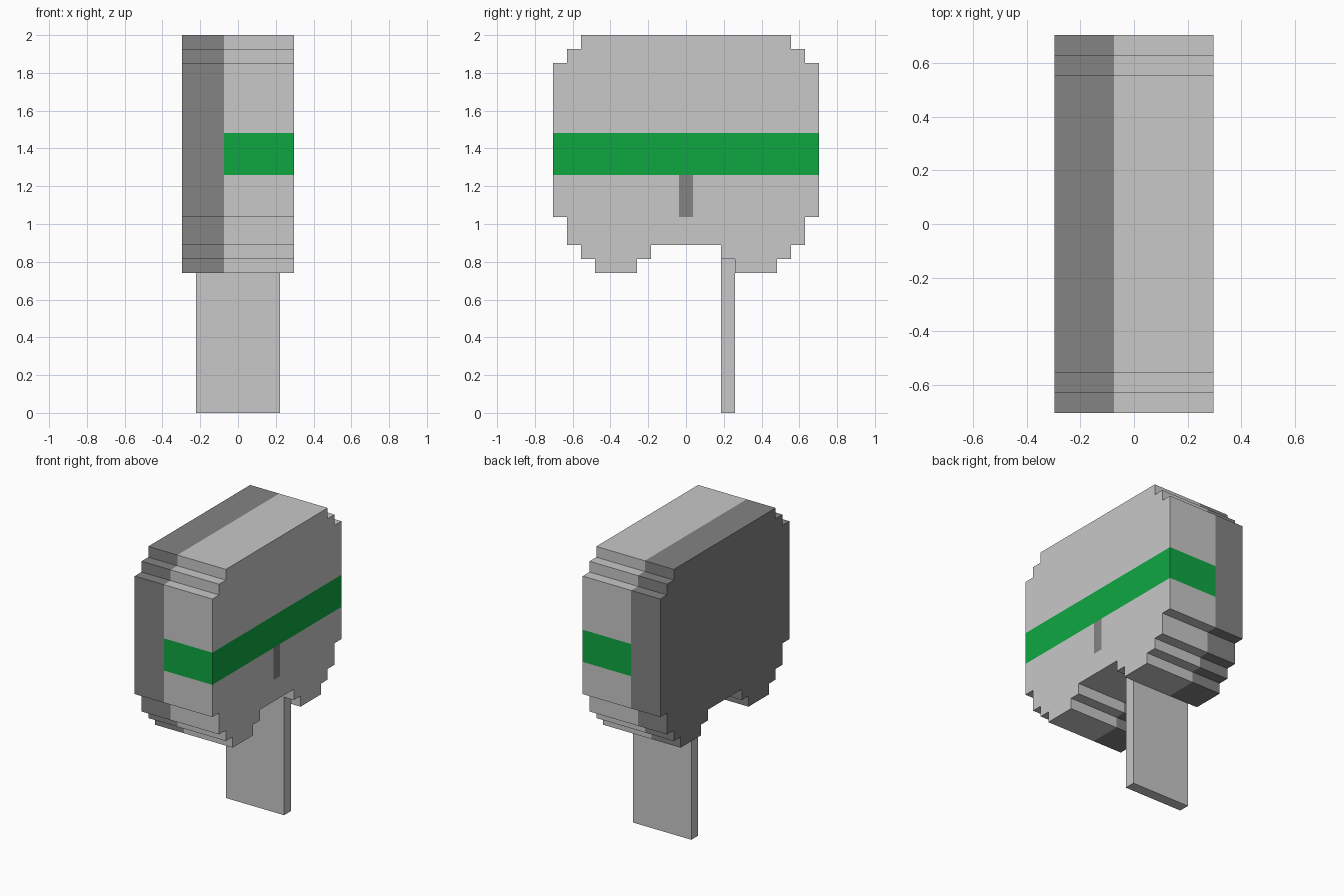
import bpy, bmesh
from mathutils import Vector

if "Cube" in bpy.data.objects:
    bpy.data.objects.remove(bpy.data.objects["Cube"])

V = 2 / 27  # size of one voxel


def material(name, color):
    m = bpy.data.materials.new(name)
    m.diffuse_color = (*color, 1)
    m.use_nodes = True
    m.node_tree.nodes["Principled BSDF"].inputs["Base Color"].default_value = m.diffuse_color
    return m


LIGHT = material("light_grey", (0.578, 0.578, 0.578))
DARK = material("dark_grey", (0.227, 0.227, 0.227))
GREEN = material("green", (0.0044, 0.386, 0.053))


def extrude_x(name, outline, x0, x1, mats, cuts=(), rule=None):
    """Extrude a (y, z) outline along x; all sizes are in voxels."""
    bm = bmesh.new()
    face = bm.faces.new([bm.verts.new((x0, y, z)) for y, z in outline])
    geom = bmesh.ops.extrude_face_region(bm, geom=[face], use_keep_orig=True)["geom"]
    moved = [g for g in geom if isinstance(g, bmesh.types.BMVert)]
    bmesh.ops.translate(bm, verts=moved, vec=(x1 - x0, 0, 0))
    bmesh.ops.recalc_face_normals(bm, faces=bm.faces[:])
    for axis, pos in cuts:
        n = Vector((0, 0, 0))
        n[axis] = 1
        bmesh.ops.bisect_plane(bm, geom=bm.verts[:] + bm.edges[:] + bm.faces[:],
                               plane_co=n * pos, plane_no=n, dist=1e-4)
    bm.normal_update()
    if rule:
        for f in bm.faces:
            f.material_index = rule(f.calc_center_bounds(), f.normal)
    bmesh.ops.scale(bm, vec=(V, V, V), verts=bm.verts[:])
    me = bpy.data.meshes.new(name)
    bm.to_mesh(me)
    bm.free()
    for m in mats:
        me.materials.append(m)
    ob = bpy.data.objects.new(name, me)
    bpy.context.collection.objects.link(ob)
    return ob


# Stepped head outline: one half, mirrored across y
half = [(2.5, 12), (2.5, 11), (3.5, 11), (3.5, 10), (6.5, 10), (6.5, 11),
        (7.5, 11), (7.5, 12), (8.5, 12), (8.5, 14), (9.5, 14), (9.5, 25),
        (8.5, 25), (8.5, 26), (7.5, 26), (7.5, 27)]
outline = half + [(-y, z) for y, z in reversed(half)]


def head_color(c, n):
    if c.x < -1:
        return 1                                    # dark back layer
    if 17 < c.z < 20:
        return 2                                    # green band
    if n.x > 0.5 and abs(c.y) < 0.5 and 14 < c.z < 17:
        return 1                                    # small dark mark
    return 0


extrude_x("head", outline, -4, 4, (LIGHT, DARK, GREEN),
          cuts=((0, -1), (2, 14), (2, 17), (2, 20), (1, -0.5), (1, 0.5)),
          rule=head_color)

# Flat post below the head
extrude_x("post", [(2.5, 0), (3.5, 0), (3.5, 11), (2.5, 11)], -3, 3, (LIGHT,))
